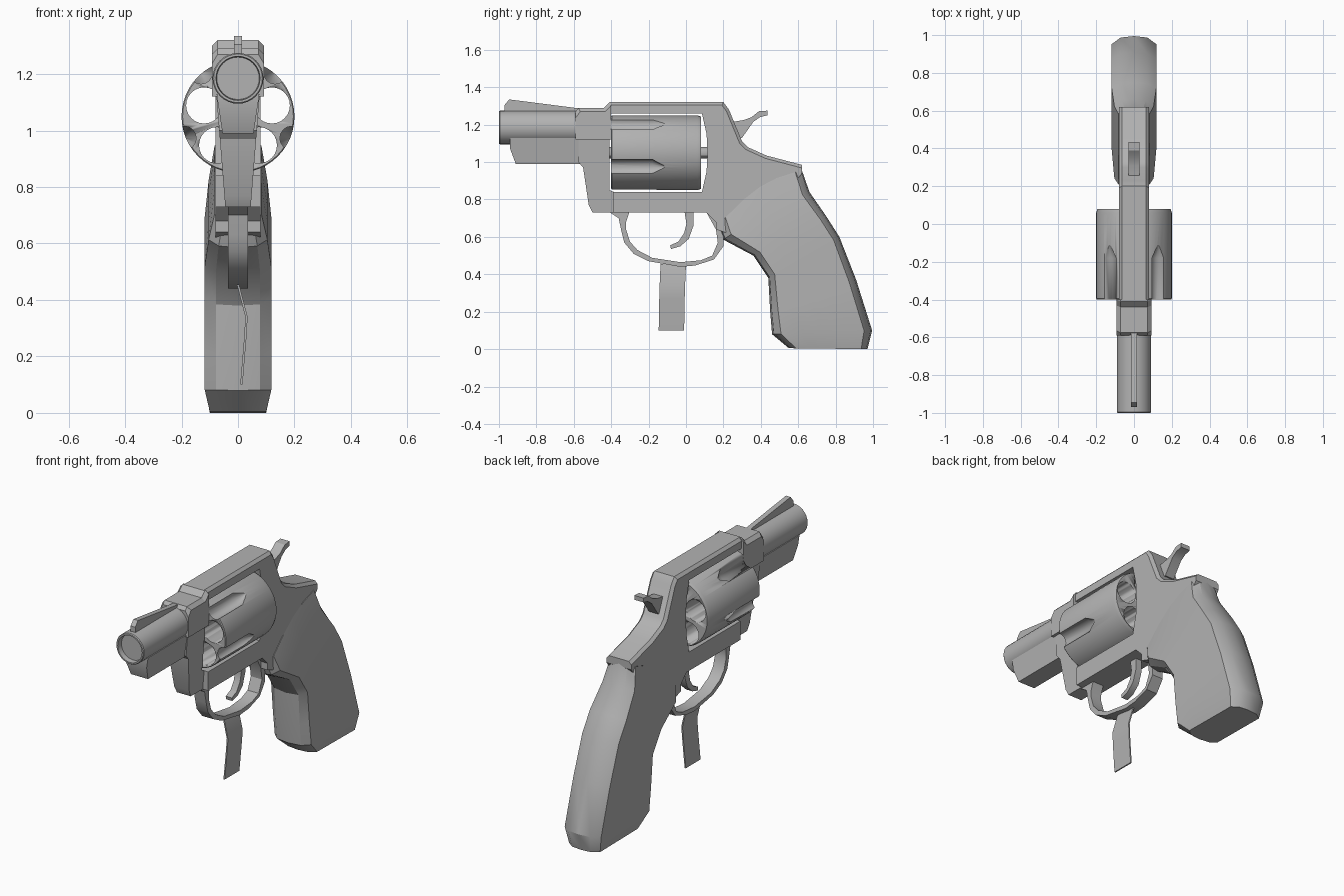
import bpy, bmesh, math
from mathutils import Vector

cube = bpy.data.objects.get("Cube")
if cube:
    bpy.data.objects.remove(cube)

steel = bpy.data.materials.new("plain_grey")
GREY = (0.45, 0.45, 0.45, 1)
steel.use_nodes = True
steel.diffuse_color = GREY
steel.node_tree.nodes["Principled BSDF"].inputs["Base Color"].default_value = GREY


def finish(name, bm):
    """Turn a bmesh into a shaded, coloured object."""
    bmesh.ops.remove_doubles(bm, verts=bm.verts, dist=0.0001)
    bmesh.ops.recalc_face_normals(bm, faces=bm.faces)
    mesh = bpy.data.meshes.new(name)
    bm.to_mesh(mesh)
    bm.free()
    mesh.materials.append(steel)
    ob = bpy.data.objects.new(name, mesh)
    bpy.context.collection.objects.link(ob)
    bpy.ops.object.select_all(action='DESELECT')
    ob.select_set(True)
    bpy.context.view_layer.objects.active = ob
    bpy.ops.object.shade_smooth_by_angle(angle=math.radians(30))
    return ob


def prism(name, outline, half, bevel=0, rule=lambda v: True, width=None):
    """Side outline (y, z) extruded across x; chosen rim edges are chamfered."""
    bm = bmesh.new()
    rings = [[bm.verts.new((s * (width(z) if width else half), y, z)) for y, z in outline]
             for s in (-1, 1)]
    caps = [bm.faces.new(r) for r in rings]
    n = len(outline)
    for i in range(n):
        j = (i + 1) % n
        bm.faces.new((rings[0][i], rings[0][j], rings[1][j], rings[1][i]))
    bmesh.ops.recalc_face_normals(bm, faces=bm.faces)
    if bevel:
        rim = [e for c in caps for e in c.edges if all(rule(v.co) for v in e.verts)]
        bmesh.ops.bevel(bm, geom=rim, offset=bevel, segments=1, affect='EDGES')
    return finish(name, bm)


def loft(name, rings, closed_ends=True):
    """Skin a list of equally long point rings."""
    bm = bmesh.new()
    vs = [[bm.verts.new(p) for p in r] for r in rings]
    n = len(vs[0])
    for a, b in zip(vs, vs[1:]):
        for i in range(n):
            j = (i + 1) % n
            bm.faces.new((a[i], a[j], b[j], b[i]))
    if closed_ends:
        bm.faces.new(vs[0])
        bm.faces.new(vs[-1])
    return finish(name, bm)


def turned(name, profile, x, z, n=32):
    """Lathe a (y, radius) profile about an axis along y."""
    return loft(name, [[(x + r * math.cos(math.tau * i / n), y, z + r * math.sin(math.tau * i / n))
                        for i in range(n)] for y, r in profile])


def cut(target, cutter):
    mod = target.modifiers.new("cut", 'BOOLEAN')
    mod.operation, mod.solver, mod.object = 'DIFFERENCE', 'EXACT', cutter
    bpy.ops.object.select_all(action='DESELECT')
    target.select_set(True)
    bpy.context.view_layer.objects.active = target
    bpy.ops.object.modifier_apply(modifier=mod.name)
    bpy.data.objects.remove(cutter)


# Frame: top strap, recoil wall, tail and bottom strap around the open window
prism("frame", [(-.41, 1.32), (.20, 1.32), (.23, 1.28), (.30, 1.11), (.33, 1.08), (.43, 1.035),
                (.62, .985), (.62, .94), (.50, .78), (.22, .62), (.16, .64), (.16, .68),
                (.11, .73), (-.39, .73), (-.39, .84), (.085, .84), (.11, .95), (.115, 1.05),
                (.11, 1.15), (.085, 1.26), (-.41, 1.26)],
      .08, .016, lambda v: v.z > 1.3 or (v.y > .19 and v.z > .97))

# Narrow front column, tapering downwards
prism("frame_front", [(-.575, 1.15), (-.575, 1.0), (-.55, .97), (-.52, .77), (-.50, .73),
                      (-.385, .73), (-.385, .84), (-.41, .85), (-.41, 1.15)], 0,
      width=lambda z: .045 + .08 * (z - .73))

# Barrel, its collar, underlug and sight
prism("barrel_collar", [(-.59, 1.12), (-.59, 1.27), (-.575, 1.29), (-.44, 1.29), (-.41, 1.32),
                        (-.40, 1.32), (-.40, 1.12)], .092, .02, lambda v: v.z > 1.2)
turned("barrel", [(-.97, .001), (-.97, .075), (-1, .078), (-1, .086), (-.995, .09),
                  (-.45, .09), (-.45, .001)], 0, 1.185)
prism("barrel_underlug", [(-.94, 1.13), (-.94, 1.07), (-.91, .99), (-.56, .99), (-.56, 1.13)],
      0, width=lambda z: .055 + .15 * (z - .99))
prism("front_sight", [(-.97, 1.26), (-.97, 1.305), (-.945, 1.335), (-.57, 1.287), (-.57, 1.26)], .015)

# Five-chamber cylinder with fluted sides
AXIS = 1.05
drum = turned("cylinder", [(-.40, .001), (-.40, .196), (-.395, .2), (.06, .2), (.08, .193), (.08, .001)],
              0, AXIS, 48)
for k in range(5):
    a = math.radians(90 + 72 * k)
    cut(drum, turned("chamber_cutter", [(-.5, .064), (.2, .064)],
                     .126 * math.cos(a), AXIS + .126 * math.sin(a), 24))
for deg in (50, -22, -90, 202, 130):
    a = math.radians(deg)
    cut(drum, turned("flute_cutter", [(-.5, .042), (-.18, .042), (-.11, .004)],
                     .205 * math.cos(a), AXIS + .205 * math.sin(a), 16))
turned("cylinder_pin", [(-.43, .03), (.13, .03)], 0, AXIS, 12)

# Hammer with spur
prism("hammer", [(.22, 1.21), (.25, 1.215), (.31, 1.225), (.35, 1.24), (.39, 1.272), (.435, 1.275),
                 (.435, 1.25), (.395, 1.24), (.36, 1.215), (.30, 1.13), (.22, 1.13)], .03)

# Trigger and its guard
prism("trigger", [(-.01, .75), (.04, .75), (.04, .66), (.015, .59), (-.03, .55), (-.08, .535),
                  (-.085, .555), (-.04, .575), (-.01, .62), (.002, .67)], .02)
prism("trigger_guard", [(-.42, .74), (-.36, .70), (-.345, .63), (-.33, .57), (-.28, .51), (-.20, .47),
                        (-.03, .44), (.05, .447), (.15, .48), (.20, .55), (.20, .64), (.14, .74),
                        (.11, .73), (.16, .64), (.17, .57), (.14, .50), (.08, .475), (-.03, .465),
                        (-.18, .488), (-.26, .53), (-.30, .575), (-.32, .64), (-.32, .68),
                        (-.30, .74)], .036)

# Thin bent strip hanging below the guard
strip = [(0, -.068, .455), (.03, -.073, .34), (.026, -.075, .27), (.012, -.078, .10)]
loft("hanging_strip", [[(x + sx * .004, y + sy * .068, z)
                        for sx, sy in ((-1, -1), (1, -1), (1, 1), (-1, 1))] for x, y, z in strip])

# Grip: chamfered sections from the frame seam down to the butt
# each row: front y, front z, back y, back z, half width, upward bulge of the sides
rows = [(.17, .66, .62, .955, .083, .06),
        (.20, .585, .66, .84, .104, .02),
        (.36, .50, .75, .71, .118, 0),
        (.44, .38, .82, .60, .118, 0),
        (.45, .20, .91, .37, .118, 0),
        (.46, .08, .995, .10, .118, 0),
        (.55, .005, .97, .0, .10, 0)]
half_section = [(.02, .66), (.09, 1), (.30, 1), (.50, 1), (.70, 1), (.92, 1), (.985, .6)]
section = [(0, 0)] + half_section + [(1, 0)] + [(t, -w) for t, w in reversed(half_section)]
rings = []
for fy, fz, by, bz, half, bulge in rows:
    front, back = Vector((0, fy, fz)), Vector((0, by, bz))
    rings.append([front.lerp(back, t) + Vector((w * half, 0, bulge * math.sin(math.pi * t)))
                  for t, w in section])
loft("grip", rings)
